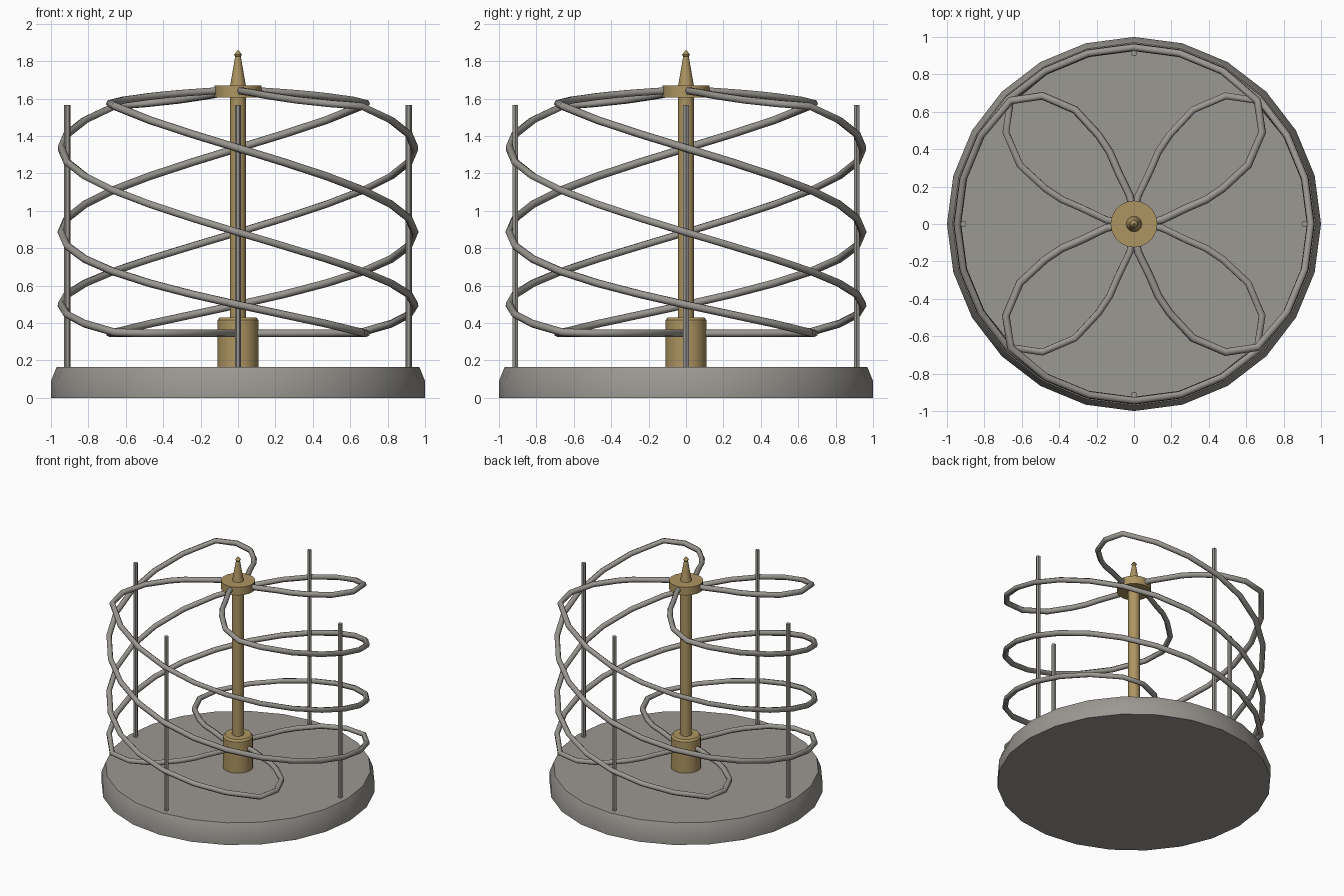
import bpy, bmesh, math
from math import sin, cos, radians

if "Cube" in bpy.data.objects:
    bpy.data.objects.remove(bpy.data.objects["Cube"])

def material(name, rgb):
    m = bpy.data.materials.new(name)
    m.diffuse_color = (*rgb, 1)
    m.use_nodes = True
    m.node_tree.nodes["Principled BSDF"].inputs["Base Color"].default_value = m.diffuse_color
    return m

GREY = material("grey_metal", (0.33, 0.315, 0.29))
BRASS = material("brass", (0.42, 0.30, 0.12))

def lathe(name, profile, sides, mat, loc=(0, 0, 0)):
    """Solid of revolution from (radius, z) points, closed at both ends."""
    bm = bmesh.new()
    rings = [[bm.verts.new((r * cos(2 * math.pi * i / sides), r * sin(2 * math.pi * i / sides), z))
              for i in range(sides)] for r, z in profile]
    for a, b in zip(rings, rings[1:]):
        for i in range(sides):
            j = (i + 1) % sides
            bm.faces.new((a[i], a[j], b[j], b[i]))
    bm.faces.new(rings[0][::-1])
    bm.faces.new(rings[-1])
    me = bpy.data.meshes.new(name)
    bm.to_mesh(me)
    bm.free()
    ob = bpy.data.objects.new(name, me)
    ob.location = loc
    me.materials.append(mat)
    bpy.context.collection.objects.link(ob)
    bpy.ops.object.select_all(action='DESELECT')
    ob.select_set(True)
    bpy.context.view_layer.objects.active = ob
    bpy.ops.object.shade_smooth_by_angle(angle=radians(32))
    return ob

# base disc with a sloped upper rim
lathe("base", [(1, 0), (1, 0.09), (0.97, 0.165)], 24, GREY)

# central column
lathe("lower_hub", [(0.11, 0.16), (0.11, 0.415), (0.097, 0.43)], 20, BRASS)
lathe("mast", [(0.043, 0.42), (0.043, 1.62)], 16, BRASS)
lathe("top_cap", [(0.125, 1.605), (0.125, 1.67)], 20, BRASS)
lathe("finial", [(0.042, 1.67), (0.015, 1.825), (0.021, 1.835), (0.004, 1.857)], 12, BRASS)

# four upright rods
for k in range(4):
    a = k * math.pi / 2
    lathe(f"upright_rod_{k + 1}", [(0.017, 0.15), (0.017, 1.565)], 6, GREY,
          (0.912 * cos(a), 0.912 * sin(a), 0))

# spiral wires: arm out of the cap, three-quarter turn down, arm back into the hub
R = 0.945
ARM = [(0.08, 0.008), (0.15, 0.022), (0.28, 0.085), (0.385, 0.13), (0.475, 0.19),
       (0.61, 0.315), (0.685, 0.49)]

def drop(t):
    u = max(0, t - 135)
    return 1.56 - 0.005 * t + 7.7e-6 * u * u

def wire_path():
    pts = [(x, y, 1.645 - 0.085 * (math.hypot(x, y) / R) ** 1.5) for x, y in ARM]
    for t in range(0, 271, 15):
        a = radians(45 + t)
        r = R - (0.012 if t in (0, 270) else 0)
        pts.append((r * cos(a), r * sin(a), drop(t)))
    # mirrored arm, ending a full turn after the start
    pts += [(x, -y, 0.345) for x, y in reversed(ARM)]
    return pts

for k in range(4):
    cu = bpy.data.curves.new(f"spiral_wire_{k + 1}", 'CURVE')
    cu.dimensions = '3D'
    cu.bevel_depth = 0.021
    cu.bevel_resolution = 1
    cu.use_fill_caps = True
    path = wire_path()
    sp = cu.splines.new('POLY')
    sp.points.add(len(path) - 1)
    for p, co in zip(sp.points, path):
        p.co = (*co, 1)
    sp.use_smooth = True
    cu.materials.append(GREY)
    ob = bpy.data.objects.new(cu.name, cu)
    ob.rotation_euler.z = k * math.pi / 2
    bpy.context.collection.objects.link(ob)
